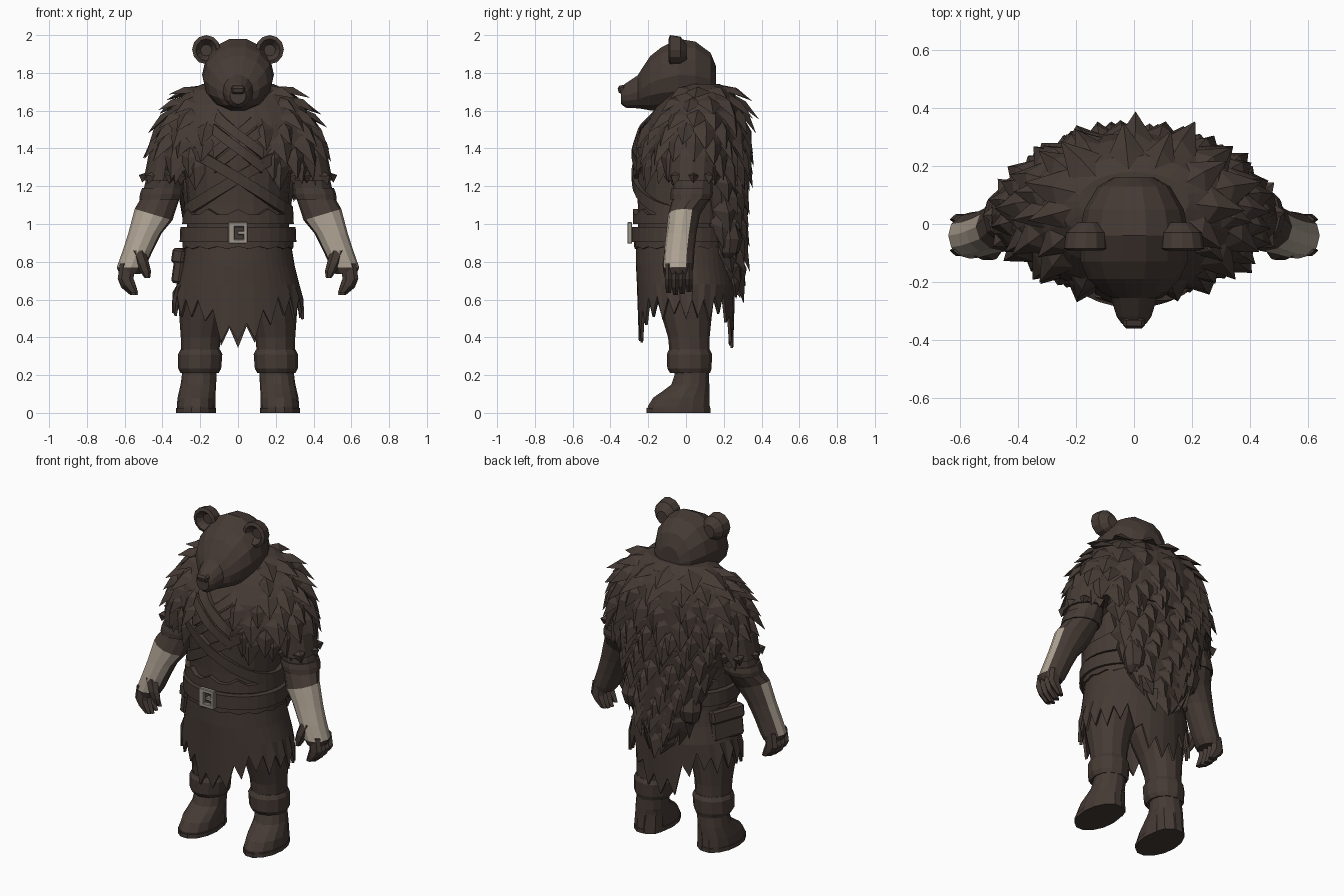
import bpy
import bmesh
import random
from math import sin, cos, pi
from mathutils import Vector, Matrix

random.seed(4)
default = bpy.data.objects.get("Cube")
if default:
    bpy.data.objects.remove(default, do_unlink=True)


def material(name, colour):
    mat = bpy.data.materials.new(name)
    mat.use_nodes = True
    mat.diffuse_color = (*colour, 1)
    mat.node_tree.nodes["Principled BSDF"].inputs["Base Color"].default_value = (*colour, 1)
    return mat


BROWN = material("dark brown", (0.060, 0.043, 0.035))
PALE = material("pale hide", (0.42, 0.36, 0.29))
METAL = material("dull metal", (0.34, 0.30, 0.26))


def finish(name, bm, mat=BROWN):
    bmesh.ops.recalc_face_normals(bm, faces=bm.faces)
    mesh = bpy.data.meshes.new(name)
    bm.to_mesh(mesh)
    bm.free()
    mesh.materials.append(mat)
    obj = bpy.data.objects.new(name, mesh)
    bpy.context.collection.objects.link(obj)
    return obj


def skin(bm, loops, caps=True, closed=True):
    """Join loops of points with quads."""
    rows = [[bm.verts.new(p) for p in loop] for loop in loops]
    n = len(rows[0])
    for a, b in zip(rows, rows[1:]):
        for i in range(n if closed else n - 1):
            j = (i + 1) % n
            bm.faces.new((a[i], a[j], b[j], b[i]))
    if caps:
        bm.faces.new(rows[0])
        bm.faces.new(rows[-1])


def ring(r, n, side=1, axis="z"):
    """Ellipse from (height, centre, centre, radius, radius)."""
    h, cx, cy, rx, ry = r
    out = []
    for i in range(n):
        t = 2 * pi * i / n
        x, y = side * (cx + rx * cos(t)), cy + ry * sin(t)
        out.append(Vector((x, y, h) if axis == "z" else (x, h, y)))
    return out


def loft(name, rings, n=12, side=1, axis="z"):
    bm = bmesh.new()
    skin(bm, [ring(r, n, side, axis) for r in rings])
    return finish(name, bm)


def surface(rings, z, t, off=0.0):
    """Point at height z and angle t on a stack of rings listed downward."""
    z = min(max(z, rings[-1][0]), rings[0][0])
    for a, b in zip(rings, rings[1:]):
        if z >= b[0]:
            break
    f = (a[0] - z) / (a[0] - b[0])
    cx, cy, rx, ry = [u + (v - u) * f for u, v in zip(a[1:], b[1:])]
    return Vector((cx + (rx + off) * cos(t), cy + (ry + off) * sin(t), z))


def band(name, rings, low, high, off, start=0.0, end=2 * pi, n=32):
    """Flat strap round a stack of rings; low and high give z from x and step."""
    whole = end - start > 6
    loops = [[], [], [], [], []]
    for i in range(n if whole else n + 1):
        t = start + (end - start) * i / n
        x = surface(rings, low(0, 0), t).x
        corners = ((low, -.02), (low, off), (high, off), (high, -.02), (low, -.02))
        for loop, (edge, o) in zip(loops, corners):
            z = edge(x, i)
            p = surface(rings, z, t, o)
            p.z = z
            loop.append(p)
    bm = bmesh.new()
    skin(bm, loops, caps=False, closed=whole)
    bmesh.ops.remove_doubles(bm, verts=bm.verts, dist=0.0001)
    return finish(name, bm)


def tuft(bm, p, out, down, width, length, lift):
    """One pointed lock of fur."""
    s = down.cross(out).normalized() * width
    left, right, top, ridge, tip = [bm.verts.new(v) for v in (
        p - s - out * .015, p + s - out * .015,
        p - down * length * .4 - out * .01,
        p + down * length * .15 + out * .03,
        p + down * length + out * lift)]
    for f in ((left, ridge, tip), (ridge, right, tip), (left, top, ridge),
              (top, right, ridge), (left, tip, right), (left, right, top)):
        bm.faces.new(f)


def fur(name, rings, heights, spacing, length, keep, lift=.045, side=1):
    """Staggered rows of tufts over a stack of rings."""
    bm = bmesh.new()
    for row, z in enumerate(heights):
        base = surface(rings, z, 0) - surface(rings, z, pi)
        n = max(5, round(base.length * 1.35 * pi / 2 / spacing))
        for i in range(n):
            t = 2 * pi * (i + .5 * (row % 2) + random.uniform(-.15, .15)) / n
            p = surface(rings, z, t)
            if not keep(p):
                continue
            down = (surface(rings, z - .03, t) - surface(rings, z + .02, t)).normalized()
            along = surface(rings, z, t + .05) - surface(rings, z, t - .05)
            out = along.cross(-down).normalized()
            if out.dot(Vector((cos(t), sin(t), .2))) < 0:
                out = -out
            size = random.uniform(.85, 1.2)
            tuft(bm, p, out, down, spacing * .68 * size, length * size, lift * random.uniform(.6, 1.2))
    if side < 0:
        bmesh.ops.scale(bm, vec=(-1, 1, 1), verts=bm.verts)
    return finish(name, bm)


def block(name, centre, size, mat=BROWN, turn=(0, 0, 0), bevel=.012):
    bm = bmesh.new()
    bmesh.ops.create_cube(bm, size=1, matrix=Matrix.Diagonal((*size, 1)))
    obj = finish(name, bm, mat)
    obj.location, obj.rotation_euler = centre, turn
    mod = obj.modifiers.new("bevel", "BEVEL")
    mod.width, mod.segments = bevel, 1
    return obj


# Torso and neck
TORSO = [(1.70, 0, .0, .12, .12), (1.60, 0, .03, .24, .19), (1.52, 0, .0, .29, .225), (1.40, 0, -.005, .30, .26),
         (1.30, 0, -.01, .285, .255), (1.10, 0, -.02, .265, .235), (.88, 0, -.02, .275, .235)]
loft("torso", TORSO, 20)

# Belts, crossed straps and collar flaps
band("waist_belt", TORSO, lambda x, i: .905, lambda x, i: .985, .035)
band("belt_lower_trim", TORSO, lambda x, i: .88 - .012 * (i % 2), lambda x, i: .91, .02)
band("waist_sash", TORSO, lambda x, i: 1.0, lambda x, i: 1.05 + .03 * (i % 3 == 0), .026)
for k, name in ((.62, "strap_a"), (-.66, "strap_b")):
    band(name, TORSO, lambda x, i: 1.21 + k * x, lambda x, i: 1.275 + k * x, .018 if k > 0 else .026)
for k, name in ((.8, "collar_a"), (-.8, "collar_b")):
    for step in (0, .075):
        band(name, TORSO, lambda x, i: 1.37 + step + k * x, lambda x, i: 1.43 + step + k * x,
             .016 if k > 0 else .024, pi * 1.36, pi * 1.64, 8)

# Buckle: frame of four bars and a tongue
for dx, dz, w, h in ((0, .045, .10, .024), (0, -.045, .10, .024), (-.035, 0, .034, .11), (.04, 0, .022, .11),
                     (.02, 0, .05, .02)):
    block("buckle_bar", (dx, -.298, .953 + dz), (w, .026, h), METAL, bevel=.004)

# Ragged skirt
SKIRT = [(.90, 0, -.015, .28, .25), (.78, 0, -.01, .30, .255), (.68, 0, 0, .325, .26)]
COUNT = 48
hem = ring((0, 0, 0, .35, .25), COUNT)
for i, p in enumerate(hem):
    deep = min(1, max(0, 1.6 - 2.6 * abs(cos(2 * pi * i / COUNT))))
    p.z = (.62 if i % 2 else .51) - .15 * deep + random.uniform(-.025, .025)
bm = bmesh.new()
skin(bm, [ring(r, COUNT) for r in SKIRT] + [hem], caps=False)
skirt = finish("ragged_skirt", bm)
skirt.modifiers.new("thickness", "SOLIDIFY").thickness = .015

# Pouches
block("hip_pouch", (-.285, .02, .775), (.055, .21, .18), turn=(0, .15, -.35))
block("hip_pouch_flap", (-.285, .02, .83), (.068, .22, .08), turn=(0, .15, -.35))
for side in (1, -1):
    loft("back_pouch", [(1.03, .19, .22, .03, .03), (1.0, .19, .225, .06, .05), (.92, .19, .235, .075, .065),
                        (.85, .19, .23, .055, .05), (.82, .19, .22, .02, .02)], 8, side)

# Fur mantle over the shoulders, with a cape down the back
MANTLE = [(1.74, 0, .08, .19, .10), (1.71, 0, .075, .26, .16), (1.63, 0, .07, .345, .225),
          (1.53, 0, .05, .405, .265), (1.42, 0, .04, .445, .28), (1.28, 0, .045, .43, .275)]
loft("mantle", MANTLE, 28)
fur("mantle_fur", MANTLE, (1.71, 1.65, 1.58, 1.51, 1.44, 1.37, 1.32), .10, .12,
    lambda p: p.y > 0 or abs(p.x) > .12 + max(0, p.z - 1.5) * .3, .04)
CAPE = [(1.38, 0, .17, .35, .14), (1.10, 0, .19, .28, .11), (.95, 0, .20, .23, .10),
        (.80, 0, .225, .17, .075), (.70, 0, .24, .09, .045)]
loft("cape", CAPE, 16)
fur("cape_fur", CAPE, [1.31 - .075 * i for i in range(9)], .10, .12, lambda p: p.y > .19, .035)

# Head, built from the back of the skull to the muzzle
loft("head", [(.16, 0, 1.75, .07, .085), (.13, 0, 1.765, .125, .145), (.05, 0, 1.785, .172, .185),
              (-.04, 0, 1.79, .19, .195), (-.13, 0, 1.768, .185, .172), (-.19, 0, 1.745, .158, .147),
              (-.235, 0, 1.715, .115, .108), (-.255, 0, 1.70, .08, .09), (-.32, 0, 1.68, .06, .066),
              (-.345, 0, 1.68, .042, .045)], 14, axis="y")
block("nose", (0, -.338, 1.712), (.075, .044, .045), turn=(.25, 0, 0))

for side in (1, -1):
    loft("ear", [(-.055, .168, 1.92, .03, .03), (-.092, .168, 1.922, .055, .058), (-.085, .168, 1.923, .075, .077),
                 (-.03, .165, 1.92, .07, .072), (.005, .16, 1.91, .035, .04)], 12, side, "y")

    # Sleeve with a ragged hem
    SLEEVE = [(1.50, .33, .04, .08, .12), (1.36, .375, .035, .10, .13), (1.23, .395, .03, .105, .125)]
    loft("sleeve", SLEEVE, 12, side)
    fur("sleeve_hem", SLEEVE, (1.26,), .06, .05, lambda p: True, .005, side)

    # Arm and palm, pale on the front and outer faces, with a slanted bracer edge
    arm = loft("arm", [(1.40, .36, .04, .09, .11), (1.18, .395, .035, .105, .105), (1.14, .41, .03, .102, .10),
                       (1.05, .447, -.01, .10, .085), (.95, .493, -.025, .088, .08), (.86, .53, -.035, .08, .08),
                       (.77, .567, -.04, .075, .08), (.735, .572, -.04, .055, .07)], 12, side)
    arm.data.materials.append(PALE)
    for v in arm.data.vertices:
        if abs(v.co.z - 1.05) < .001:
            v.co.z += .3 * (abs(v.co.x) - .447)
    for f in arm.data.polygons:
        if .76 < f.center.z < 1.05 and f.normal.x * side - 1.25 * f.normal.y > .05:
            f.material_index = 1

    # Bracer trim, fingers and thumb
    loft("bracer_edge", [(1.19, .40, .032, .108, .108), (1.16, .405, .03, .114, .112), (1.13, .413, .025, .11, .106)],
         12, side)
    for i in range(4):
        y, drop = -.092 + .036 * i, .012 * abs(i - 1.3)
        loft("finger", [(.79, .585, y, .04, .018), (.71, .595, y, .042, .022), (.66 + drop, .58, y, .038, .021),
                        (.62 + drop, .55, y, .02, .014)], 6, side)
    loft("thumb", [(.86, .53, -.085, .04, .032), (.79, .505, -.10, .035, .028), (.75, .49, -.10, .03, .024),
                   (.715, .48, -.10, .015, .014)], 6, side)

    # Leg
    loft("leg", [(.90, .14, -.01, .13, .17), (.62, .17, -.005, .15, .155), (.50, .19, .005, .12, .13),
                 (.40, .198, .015, .105, .11), (.30, .20, .02, .10, .105)], 12, side)
    # Boot with folded cuff and sole
    loft("boot", [(.30, .20, .03, .09, .095), (.20, .205, .03, .092, .093), (.15, .21, .023, .094, .103),
                  (.115, .215, .0, .097, .127), (.08, .22, -.025, .10, .153), (.035, .222, -.038, .102, .168),
                  (.0, .222, -.04, .102, .17)], 14, side)
    loft("boot_heel", [(.14, .207, .045, .08, .075), (.0, .215, .05, .088, .08)], 10, side)
    loft("boot_sole", [(.025, .222, -.04, .106, .173), (0, .222, -.04, .106, .173)], 14, side)
    loft("boot_cuff", [(.335, .20, .018, .105, .108), (.31, .20, .018, .117, .12), (.235, .203, .018, .114, .117),
                       (.21, .203, .022, .10, .105)], 12, side)
